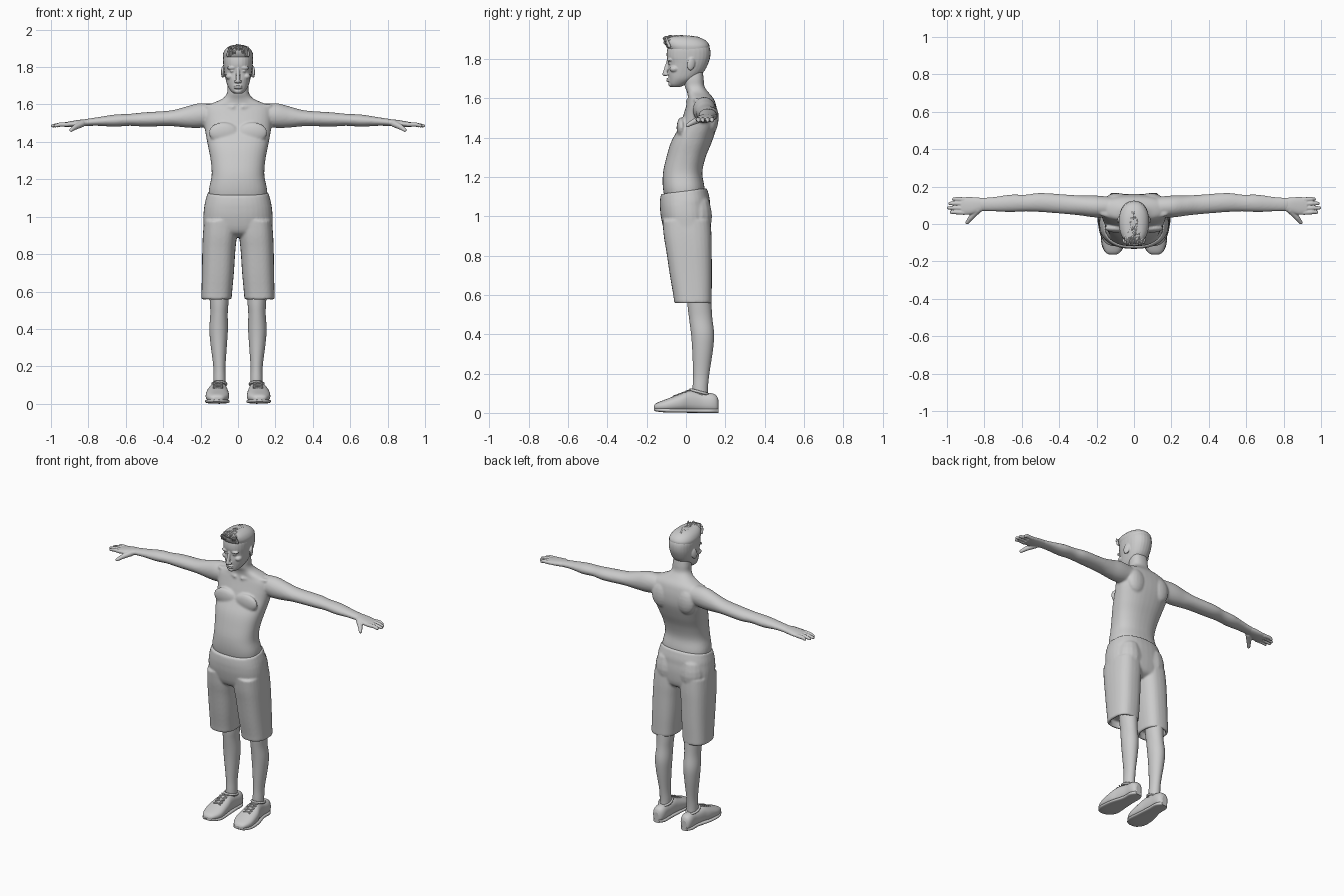
import bpy, bmesh, math, random
from mathutils import Matrix, Vector

random.seed(4)
default = bpy.data.objects.get("Cube")
if default:
    bpy.data.objects.remove(default)

grey = bpy.data.materials.new("plain grey")
grey.use_nodes = True
tone = (.6, .6, .6, 1)
grey.diffuse_color = tone
grey.node_tree.nodes["Principled BSDF"].inputs["Base Color"].default_value = tone


def blend(sections, steps=5):
    """Smooth in-between cross-sections through the given ones."""
    out = []
    last = len(sections) - 1
    for i in range(last):
        a, b = sections[max(i - 1, 0)], sections[i]
        c, d = sections[i + 1], sections[min(i + 2, last)]
        for k in range(steps):
            t = k / steps
            out.append([q + t / 2 * (r - p + t * (2 * p - 5 * q + 4 * r - s + t * (3 * (q - r) + s - p)))
                        for p, q, r, s in zip(a, b, c, d)])
    return out + [sections[-1]]


def loft(bm, sections, axis="z", power=2.3, sides=28, tail=()):
    """Skin rounded sections (position, low u, high u, low v, high v) along an axis."""
    rings = []
    for t, u0, u1, v0, v1 in blend(sections) + list(tail):
        ring = []
        for k in range(sides):
            ang = math.tau * k / sides
            c, s = (math.copysign(abs(f) ** (2 / power), f) for f in (math.cos(ang), math.sin(ang)))
            u = (u0 + u1) / 2 + c * (u1 - u0) / 2
            v = (v0 + v1) / 2 + s * (v1 - v0) / 2
            ring.append(bm.verts.new({"x": (t, u, v), "y": (u, t, v), "z": (u, v, t)}[axis]))
        rings.append(ring)
    for low, high in zip(rings, rings[1:]):
        for k in range(sides):
            n = (k + 1) % sides
            bm.faces.new((low[k], low[n], high[n], high[k]))
    bm.faces.new(rings[0][::-1])
    bm.faces.new(rings[-1])


def centred(rows):
    """Turn (z, half width, front, back) into full sections."""
    return [(z, -w, w, f, b) for z, w, f, b in rows]


def ball(bm, centre, radii, turn=None):
    m = Matrix.Translation(centre) @ (turn or Matrix()) @ Matrix.Diagonal((*radii, 1))
    bmesh.ops.create_uvsphere(bm, u_segments=16, v_segments=10, radius=1, matrix=m)


def limb(bm, a, b, ra, rb):
    """Tapered rod with round ends."""
    a, b = Vector(a), Vector(b)
    turn = (b - a).to_track_quat("Z", "Y").to_matrix().to_4x4()
    bmesh.ops.create_cone(bm, cap_ends=True, segments=12, radius1=ra, radius2=rb, depth=(b - a).length,
                          matrix=Matrix.Translation((a + b) / 2) @ turn)
    ball(bm, a, (ra, ra, ra))
    ball(bm, b, (rb, rb, rb))


def finish(name, bm, voxel=0, smooth=0, mirror=False):
    if mirror:
        copy = bmesh.ops.duplicate(bm, geom=bm.verts[:] + bm.edges[:] + bm.faces[:])["geom"]
        for v in copy:
            if isinstance(v, bmesh.types.BMVert):
                v.co.x *= -1
    bmesh.ops.recalc_face_normals(bm, faces=bm.faces[:])
    for f in bm.faces:
        f.smooth = len(f.verts) < 5
    mesh = bpy.data.meshes.new(name)
    bm.to_mesh(mesh)
    bm.free()
    mesh.materials.append(grey)
    ob = bpy.data.objects.new(name, mesh)
    bpy.context.collection.objects.link(ob)
    if voxel:
        fuse = ob.modifiers.new("fuse", "REMESH")
        fuse.mode = "VOXEL"
        fuse.voxel_size = voxel
        fuse.use_smooth_shade = True
        soften = ob.modifiers.new("soften", "SMOOTH")
        soften.factor = .5
        soften.iterations = smooth
    return ob


# Torso, neck and arms fused into one skin
bm = bmesh.new()
loft(bm, [(.08, .04, .14, 1.49, 1.6), (.2, .035, .152, 1.475, 1.607), (.28, .045, .152, 1.477, 1.588),
          (.36, .053, .157, 1.484, 1.568), (.5, .064, .166, 1.482, 1.558), (.58, .067, .157, 1.486, 1.55),
          (.66, .064, .157, 1.481, 1.546), (.75, .067, .145, 1.486, 1.532), (.83, .069, .14, 1.484, 1.52)],
     axis="x", power=2)
ball(bm, (.078, -.023, 1.45), (.08, .025, .055))
ball(bm, (.09, .13, 1.5), (.065, .036, .08))
limb(bm, (.025, .01, 1.585), (.17, .055, 1.59), .012, .012)
finish_parts = bmesh.ops.duplicate(bm, geom=bm.verts[:] + bm.edges[:] + bm.faces[:])["geom"]
for v in finish_parts:
    if isinstance(v, bmesh.types.BMVert):
        v.co.x *= -1
loft(bm, centred([(1.06, .15, -.1, .09), (1.14, .156, -.117, .095), (1.22, .141, -.117, .083),
                  (1.3, .146, -.1, .1), (1.38, .161, -.075, .132), (1.46, .176, -.032, .157),
                  (1.52, .182, -.012, .16), (1.57, .18, .003, .152), (1.6, .15, .01, .14),
                  (1.63, .085, .006, .115), (1.66, .059, -.006, .094), (1.7, .056, -.01, .09),
                  (1.74, .05, 0, .085)]), power=2.4, sides=36)
finish("torso_and_arms", bm, .006, 8)

# Hands with palm, four fingers and thumb
bm = bmesh.new()
loft(bm, [(.8, .072, .138, 1.487, 1.521), (.84, .06, .142, 1.482, 1.519),
          (.88, .05, .144, 1.479, 1.513), (.925, .05, .142, 1.479, 1.505)], axis="x")
for y, tip in zip((.131, .108, .084, .061), (.972, .993, .999, .985)):
    limb(bm, (.91, y, 1.493), (.95, y + .002, 1.493), .0125, .0115)
    limb(bm, (.95, y + .002, 1.493), (tip - .008, y + .002, 1.486), .0115, .009)
limb(bm, (.835, .075, 1.497), (.872, .034, 1.478), .019, .014)
limb(bm, (.872, .034, 1.478), (.892, .008, 1.463), .014, .01)
finish("hands", bm, .0035, 3, mirror=True)

# Head with nose, brow, lips and ears
bm = bmesh.new()
for s in (-1, 1):
    ball(bm, (s * .034, -.083, 1.795), (.026, .014, .009))
    ball(bm, (s * .045, -.058, 1.75), (.022, .026, .018))
    ball(bm, (s * .031, -.079, 1.779), (.013, .013, .008))
    ball(bm, (s * .012, -.1, 1.722), (.009, .01, .008))
    lean = Matrix.Rotation(s * .35, 4, "Z") @ Matrix.Rotation(-.2, 4, "X")
    ball(bm, (s * .08, .026, 1.775), (.009, .021, .034), lean)
loft(bm, centred([(1.658, .022, -.072, -.03), (1.672, .038, -.084, .0), (1.7, .056, -.088, .05),
                  (1.735, .066, -.092, .09), (1.775, .074, -.09, .112), (1.815, .079, -.098, .124),
                  (1.855, .079, -.094, .122), (1.885, .066, -.075, .102), (1.905, .036, -.035, .06)]))
limb(bm, (0, -.091, 1.79), (0, -.108, 1.724), .008, .012)
for z in (1.689, 1.699):
    ball(bm, (0, -.09, z), (.024, .011, .005))
ball(bm, (0, -.076, 1.672), (.022, .014, .014))
finish("head", bm, .0035, 4)

# Short hair: a cap with swept tufts on top
bm = bmesh.new()
loft(bm, centred([(1.845, .079, -.088, .116), (1.87, .08, -.104, .119), (1.895, .068, -.109, .1),
                  (1.912, .046, -.094, .062), (1.918, .018, -.06, .02)]))
for i in range(70):
    x, y = random.uniform(-.05, .05), random.uniform(-.1, .06)
    z = 1.913 - 7 * x * x - 2.5 * max(y, 0) ** 2 - .3 * max(-.08 - y, 0)
    turn = Matrix.Rotation(random.uniform(-.5, .5), 4, "Z") @ Matrix.Rotation(random.uniform(-.3, .1), 4, "X")
    ball(bm, (x, y, z), (.006, .022, .008), turn)
for i in range(16):
    x = (i - 7.5) / 7.5 * .055
    limb(bm, (x, -.085, 1.865), (x * .95, -.112 + 4 * x * x, 1.895 + random.uniform(-.012, .012)), .008, .005)
finish("hair", bm)

# Knee-length shorts with hollow hems and a tilted waist
bm = bmesh.new()
loft(bm, [(.98, .005, .182, -.12, .125), (.9, .006, .188, -.113, .13), (.82, .014, .191, -.1, .131),
          (.7, .022, .193, -.082, .132), (.6, .031, .195, -.065, .131), (.56, .034, .196, -.06, .131)],
     power=2.6, tail=[(.556, .05, .18, -.044, .115), (.6, .05, .18, -.044, .115)])
ball(bm, (.085, .055, 1), (.085, .078, .11))
copy = bmesh.ops.duplicate(bm, geom=bm.verts[:] + bm.edges[:] + bm.faces[:])["geom"]
for v in copy:
    if isinstance(v, bmesh.types.BMVert):
        v.co.x *= -1
loft(bm, centred([(.89, .13, -.06, .08), (.92, .178, -.106, .118), (1, .185, -.128, .127),
                  (1.07, .178, -.133, .121), (1.11, .168, -.131, .112), (1.13, .162, -.127, .106)]),
     power=2.4, sides=36)
for v in bm.verts:
    if v.co.z > 1.06:
        v.co.z += .13 * v.co.y
finish("shorts", bm, .0065, 5)

# Lower legs
bm = bmesh.new()
loft(bm, [(.7, .05, .16, .0, .125), (.55, .051, .151, .008, .13), (.48, .055, .148, .016, .134),
          (.4, .054, .153, .026, .143), (.32, .059, .147, .032, .137), (.2, .067, .132, .036, .119),
          (.13, .066, .131, .034, .112), (.06, .066, .131, .034, .112)], power=2)
finish("lower_legs", bm, mirror=True)

# Shoes with a thin sole, collar and crossed laces
bm = bmesh.new()
loft(bm, [(-.164, .098, .13, .02, .034), (-.15, .074, .153, .012, .05), (-.1, .049, .172, .005, .07),
          (-.03, .05, .169, .005, .097), (.02, .056, .154, .005, .114), (.08, .059, .141, .004, .104),
          (.13, .06, .14, .002, .1), (.155, .07, .132, .004, .088), (.165, .086, .118, .014, .066)],
     axis="y", power=2.4)
finish("shoes", bm, mirror=True)

bm = bmesh.new()
loft(bm, [(-.163, .095, .133, .012, .026), (-.148, .071, .156, .007, .026), (-.1, .046, .175, .002, .024),
          (-.02, .05, .17, .001, .022), (.07, .056, .145, 0, .022), (.13, .057, .143, 0, .022),
          (.165, .08, .122, 0, .022)], axis="y", power=3.5)
finish("soles", bm, mirror=True)

bm = bmesh.new()
for i in range(4):
    y, z = -.065 + .022 * i, .087 + .0085 * i
    for s in (-1, 1):
        limb(bm, (.108 - s * .023, y, z - .003), (.108 + s * .023, y + .018, z + .003), .004, .004)
finish("laces", bm, mirror=True)

bm = bmesh.new()
for k in range(20):
    ends = []
    for j in (k, k + 1):
        a = math.tau * j / 20
        ends.append((.1 + .036 * math.cos(a), .07 + .046 * math.sin(a), .106 - .012 * math.sin(a)))
    limb(bm, *ends, .007, .007)
finish("shoe_collars", bm, mirror=True)
